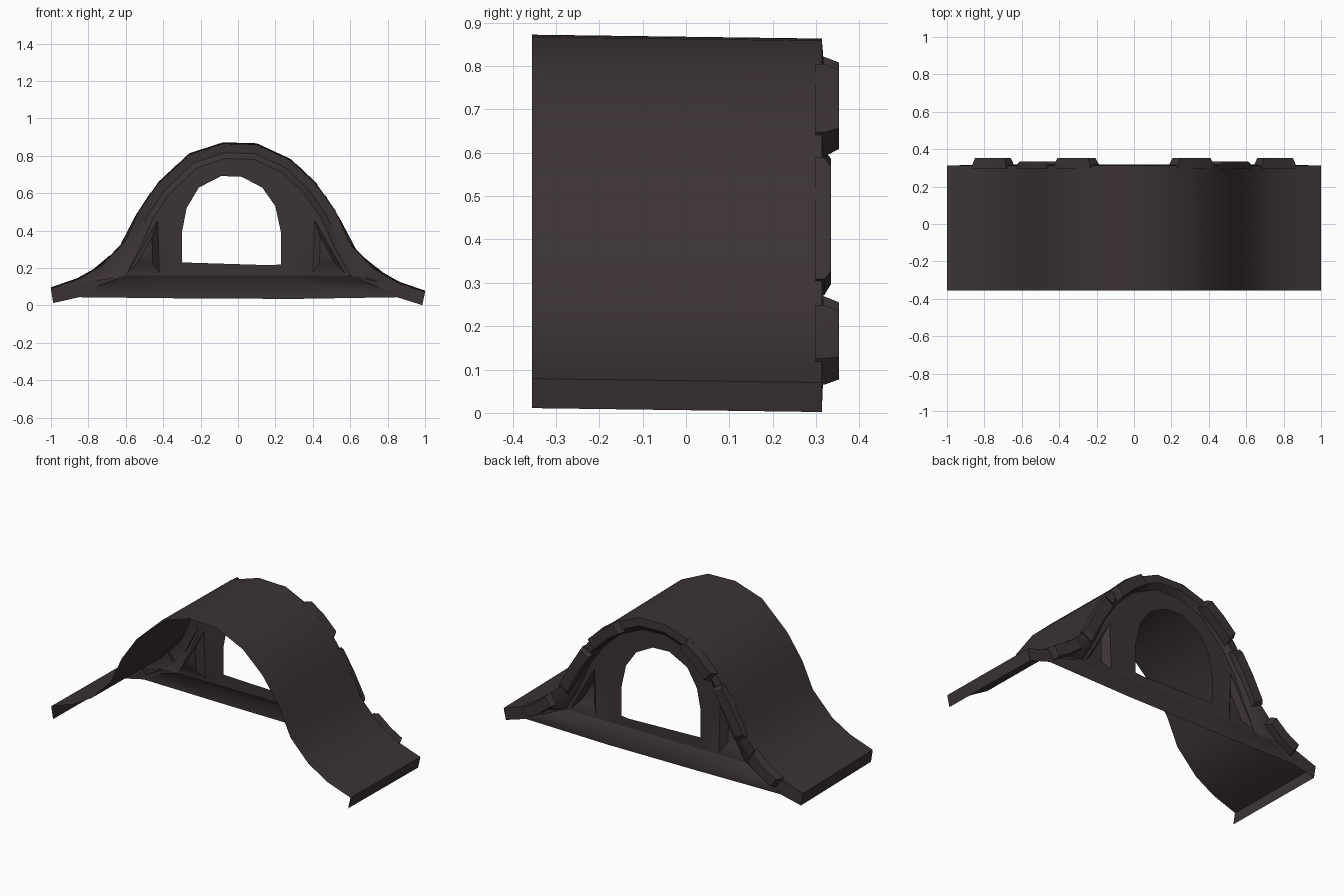
import bpy, bmesh, math
from mathutils import Vector

if "Cube" in bpy.data.objects:
    bpy.data.objects.remove(bpy.data.objects["Cube"])

FRONT, BACK, WALL, PANEL = -0.355, 0.313, 0.288, 0.25

brown = bpy.data.materials.new("dark_brown")
brown.diffuse_color = (0.045, 0.033, 0.033, 1)
brown.use_nodes = True
brown.node_tree.nodes["Principled BSDF"].inputs["Base Color"].default_value = brown.diffuse_color

# Roof curve (x, z), left to right
profile = [(-1, .088), (-.85, .14), (-.73, .21), (-.60, .345), (-.53, .50),
           (-.43, .645), (-.26, .805), (-.08, .863), (.10, .858), (.28, .775),
           (.41, .655), (.52, .50), (.60, .325), (.72, .20), (.85, .122), (1, .07)]
bottom = [(.985, .002), (.85, .044), (.3, .035), (-.3, .038), (-.85, .044), (-.988, .013)]
window = [(-.30, .23), (-.30, .39), (-.275, .52), (-.21, .63), (-.09, .692), (.02, .688),
          (.13, .63), (.20, .53), (.23, .39), (.23, .22), (.18, .215)]
panel = [(.40, .175), (.57, .175), (.50, .295), (.41, .455)]


def finish(bm, name, angle=40):
    bmesh.ops.remove_doubles(bm, verts=bm.verts, dist=0.0005)
    bmesh.ops.recalc_face_normals(bm, faces=bm.faces)
    me = bpy.data.meshes.new(name)
    bm.to_mesh(me)
    bm.free()
    ob = bpy.data.objects.new(name, me)
    bpy.context.collection.objects.link(ob)
    me.materials.append(brown)
    bpy.ops.object.select_all(action='DESELECT')
    ob.select_set(True)
    bpy.context.view_layer.objects.active = ob
    bpy.ops.object.shade_smooth_by_angle(angle=math.radians(angle))
    return ob


def row(bm, pts, y):
    return [bm.verts.new((x, y, z)) for x, z in pts]


def bridge(bm, a, b, closed=True):
    n = len(a)
    for i in range(n if closed else n - 1):
        j = (i + 1) % n
        bm.faces.new((a[i], a[j], b[j], b[i]))


def roof_z(x):
    for (x0, z0), (x1, z1) in zip(profile, profile[1:]):
        if x0 <= x <= x1:
            return z0 + (z1 - z0) * (x - x0) / (x1 - x0)


# Curved roof sheet with a turned-down lip at each end
bm = bmesh.new()
sheet = [bottom[-1]] + profile + [bottom[0]]
bridge(bm, row(bm, [(x, z + .009) for x, z in sheet], FRONT), row(bm, sheet, BACK), False)
finish(bm, "roof_sheet")


# Back wall: rounded rim and bottom beam, window opening, recessed side panels
def inner(p):
    x, z = p
    if abs(x) > .65:
        return (math.copysign(.6, x), .16)
    if z < .1:
        return (x, .16)
    return (x * .86, .16 + (z - .16) * .89)


bm = bmesh.new()
border = profile + bottom
inset = [inner(p) for p in border]
mid = [(a[0] * .4 + b[0] * .6, a[1] * .4 + b[1] * .6) for a, b in zip(border, inset)]
rings = [row(bm, border, BACK), row(bm, mid, BACK + .004), row(bm, inset, WALL)]
bridge(bm, rings[0], rings[1])
bridge(bm, rings[1], rings[2])
finish(bm, "wall_rim_and_beam")

bm = bmesh.new()
loop = [p for i, p in enumerate(inset) if p != inset[i - 1]]
panels = [panel, [(-x - .02, z) for x, z in panel]]
edges, holes = [], []
for pts in [loop, window] + panels:
    vs = row(bm, pts, WALL)
    holes.append(vs)
    edges += [bm.edges.new((vs[i - 1], vs[i])) for i in range(len(vs))]
bmesh.ops.triangle_fill(bm, edges=edges, use_beauty=True, normal=(0, 1, 0))
for pts, vs in zip(panels, holes[2:]):
    cx = sum(p[0] for p in pts) / 4
    cz = sum(p[1] for p in pts) / 4
    deep = row(bm, [(cx + (x - cx) * .5, cz + (z - cz) * .5) for x, z in pts], PANEL)
    bridge(bm, vs, deep)
    bm.faces.new(deep)
finish(bm, "window_wall")

# Raised blocks along the back edge of the roof
for name, x0, x1, top in (("lower", .68, .86, .353), ("middle", .46, .62, .334), ("upper", .23, .42, .353)):
    for side, s in (("right", 1), ("left", -1)):
        xs = [s * (x0 + (x1 - x0) * t) for t in (0, .5, 1)]
        line = [Vector((x, roof_z(x))) for x in xs]
        d = (line[2] - line[0]).normalized()
        n = Vector((-d.y, d.x))
        if n.y < 0:
            n = -n
        foot = [p + n * .008 for p in line] + [p - n * .065 for p in reversed(line)]
        c = line[1] - n * .02
        cap = [c + (p - c) * .86 for p in foot]
        bm = bmesh.new()
        low, base, high = row(bm, foot, BACK - .015), row(bm, foot, BACK + .006), row(bm, cap, top)
        bridge(bm, low, base)
        bridge(bm, base, high)
        bm.faces.new(high)
        finish(bm, f"edge_block_{name}_{side}", 30)
